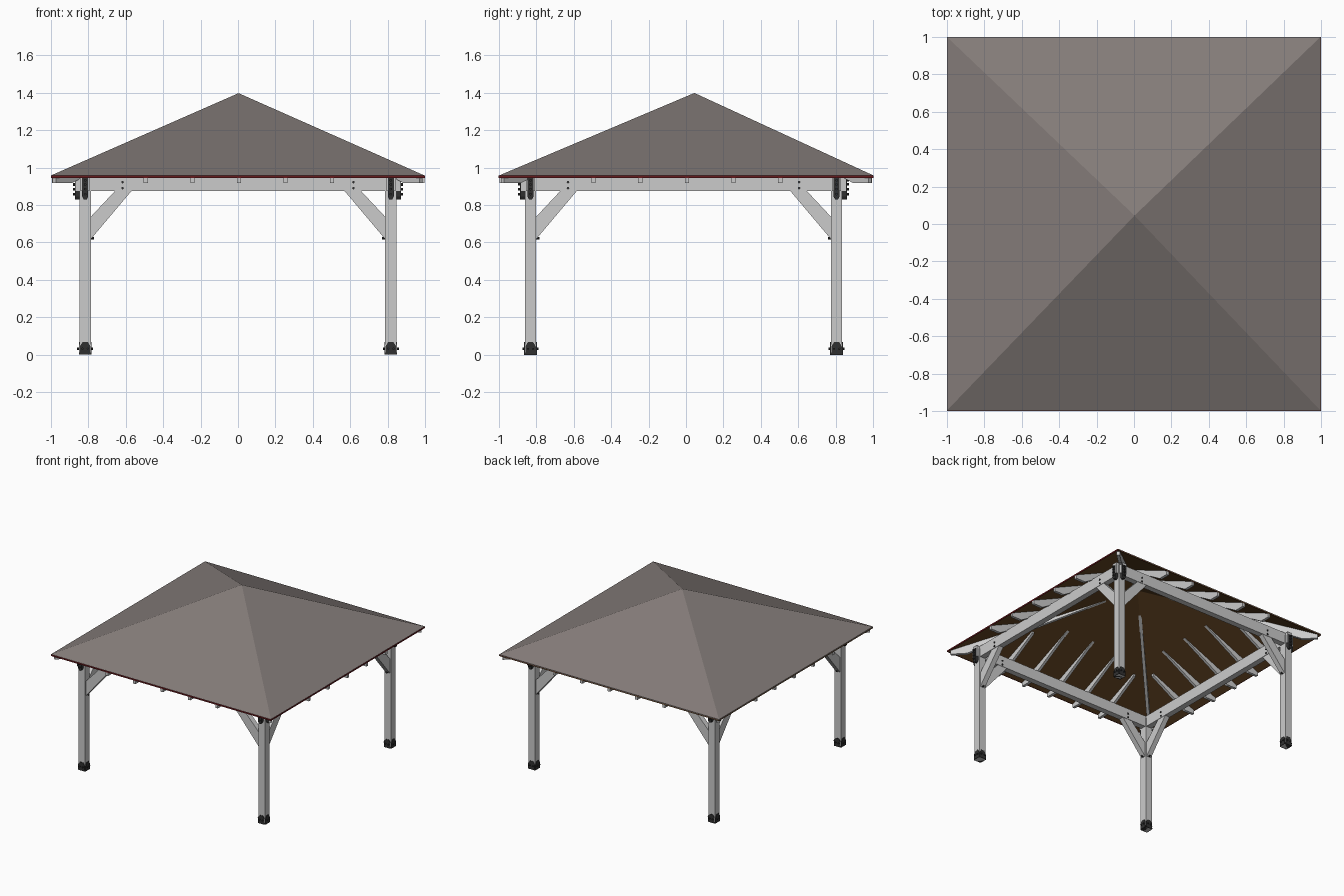
import bpy, bmesh
from math import pi
from mathutils import Vector as V, Matrix

if "Cube" in bpy.data.objects:
    bpy.data.objects.remove(bpy.data.objects["Cube"])


def mat(name, rgb):
    m = bpy.data.materials.new(name)
    m.diffuse_color = (*rgb, 1)
    m.use_nodes = True
    m.node_tree.nodes["Principled BSDF"].inputs["Base Color"].default_value = m.diffuse_color
    return m


SHINGLE = mat("shingle", (0.23, 0.20, 0.19))
DECK = mat("deck_wood", (0.13, 0.06, 0.018))
TRIM = mat("red_trim", (0.13, 0.01, 0.012))
METAL = mat("dark_metal", (0.03, 0.03, 0.03))


def finish(name, bm, m=None):
    bmesh.ops.recalc_face_normals(bm, faces=bm.faces)
    me = bpy.data.meshes.new(name)
    bm.to_mesh(me)
    bm.free()
    ob = bpy.data.objects.new(name, me)
    bpy.context.collection.objects.link(ob)
    if m:
        me.materials.append(m)


def add_prism(bm, pts, depth):
    """Extrude a flat outline by the vector depth, centred on the outline."""
    depth = V(depth)
    f = bm.faces.new([bm.verts.new(V(p) - depth / 2) for p in pts])
    ext = bmesh.ops.extrude_face_region(bm, geom=[f], use_keep_orig=True)
    bmesh.ops.translate(bm, vec=depth, verts=[v for v in ext["geom"] if isinstance(v, bmesh.types.BMVert)])


def add_box(bm, x0, x1, y0, y1, z0, z1):
    m = Matrix.LocRotScale(V((x0 + x1, y0 + y1, z0 + z1)) / 2, None, (x1 - x0, y1 - y0, z1 - z0))
    bmesh.ops.create_cube(bm, size=1, matrix=m)


def add_bolt(bm, p, axis, r=0.006, length=0.016):
    rot = V((0, 0, 1)).rotation_difference(axis).to_matrix().to_4x4()
    bmesh.ops.create_cone(bm, cap_ends=True, segments=8, radius1=r, radius2=r, depth=length,
                          matrix=Matrix.Translation(p) @ rot)


# Roof layers: four-sided pyramids, the peak sitting slightly to the back
EAVE, PEAK, PY = 0.945, 1.385, 0.045
EDGE = [(-1, -0.997), (0.997, -0.997), (0.997, 1), (-1, 1)]


def roof_layer(name, z0, z1, m):
    bm = bmesh.new()
    layers = []
    for z in (z0, z1):
        ring = [bm.verts.new((x, y, EAVE + z)) for x, y in EDGE]
        top = bm.verts.new((0.003, PY, PEAK + z))
        for i in range(4):
            bm.faces.new((ring[i], ring[(i + 1) % 4], top))
        layers.append(ring)
    a, b = layers
    for i in range(4):
        j = (i + 1) % 4
        bm.faces.new((a[i], a[j], b[j], b[i]))
    finish(name, bm, m)


roof_layer("roof_deck", 0, 0.007, DECK)
roof_layer("roof_shingles", 0.007, 0.013, SHINGLE)

# Red edge strip around the eaves
bm = bmesh.new()
T = 0.003
add_box(bm, -1, 0.997, -1, -1 + 2 * T, EAVE, EAVE + 0.012)
add_box(bm, -1, 0.997, 1 - T, 1, EAVE, EAVE + 0.012)
add_box(bm, -1, -1 + T, -1, 1, EAVE, EAVE + 0.012)
add_box(bm, 0.997 - T, 0.997 + T / 2, -1, 1, EAVE, EAVE + 0.012)
finish("eaves_trim", bm, TRIM)


def rafter(name, start, run, t_end, sink, width):
    """Rafter with a flat tail; its underside sinks into the deck at t = sink."""
    start, run = V(start), V(run)

    def under(t):
        return EAVE + (PEAK - EAVE) * t

    def low(t):
        return 0.917 + (under(sink) - 0.917) * (t - 0.09) / (sink - 0.09)
    outline = [(0.003, under(0) + 0.003), (t_end, under(t_end) + 0.003),
               (t_end, low(t_end)), (0.09, 0.917), (0.003, 0.917)]
    pts = [(*(start + run * t), z) for t, z in outline]
    bm = bmesh.new()
    add_prism(bm, pts, V((-run.y, run.x, 0)).normalized() * width)
    finish(name, bm)


# Five rafters on each side, one hip rafter at each corner
for k in range(-2, 3):
    u = 0.005 + 0.249 * k
    t = 0.40 if abs(k) == 2 else 0.51
    rafter("front_rafter", (u, -1), (0, 1 + PY), t, 0.52, 0.022)
    rafter("back_rafter", (u, 0.997), (0, PY - 0.997), t, 0.52, 0.022)
    rafter("left_rafter", (-0.997, u), (1, 0), t, 0.52, 0.022)
    rafter("right_rafter", (1.0, u), (-1, 0), t, 0.52, 0.022)
for x, y in EDGE:
    rafter("hip_rafter", (x * 0.985, y * 0.985), (-x * 0.985, PY - y * 0.985), 0.83, 0.85, 0.024)

# Beams crossing over the posts
PX, CY, H = 0.817, -0.013, 0.03
ZB, ZT = 0.875, 0.965
for s, nm in ((-1, "front"), (1, "back")):
    bm = bmesh.new()
    y = CY + s * PX
    add_box(bm, -0.868, 0.868, y - H * 0.8, y + H * 0.8, ZB, ZT)
    finish(nm + "_beam", bm)
for s, nm in ((-1, "left"), (1, "right")):
    bm = bmesh.new()
    add_box(bm, s * PX - H * 0.8, s * PX + H * 0.8, CY - 0.868, CY + 0.868, ZB, ZT)
    finish(nm + "_beam", bm)

# Corners: post, two braces, metal base, top plates, bolts
for sx in (-1, 1):
    for sy in (-1, 1):
        tag = ("back" if sy > 0 else "front") + ("_right" if sx > 0 else "_left")
        c = V((sx * PX, CY + sy * PX, 0))
        up = V((0, 0, 1))

        bm = bmesh.new()
        add_box(bm, c.x - H, c.x + H, c.y - H, c.y + H, 0, ZT - 0.02)
        finish(tag + "_post", bm)

        bolts = bmesh.new()
        plates = bmesh.new()
        base = bmesh.new()
        add_box(base, c.x - H - .002, c.x + H + .002, c.y - H - .002, c.y + H + .002, 0, 0.012)
        for out in (V((sx, 0, 0)), V((0, sy, 0))):
            side = V((abs(out.y), abs(out.x), 0))

            # Diagonal brace running inwards from the post
            bm = bmesh.new()
            outline = [(0.028, 0.615), (0.25, 0.878), (0.162, 0.878), (0.028, 0.735)]
            add_prism(bm, [c - out * d + up * z for d, z in outline], side * 0.042)
            finish(tag + "_brace", bm)
            add_bolt(bolts, c - out * 0.037 + up * 0.622, out, 0.006, 0.02)
            for z in (0.89, 0.922):
                add_bolt(bolts, c - out * 0.2 + up * z, side, 0.007, 0.06)

            # Top plate lapping the beam end and the post
            plate = [(-.016, .945), (.016, .945), (.016, .845), (.008, .83), (-.008, .83), (-.016, .845)]
            add_prism(plates, [c + out * 0.042 + side * a + up * z for a, z in plate], out * 0.026)
            for z in (0.858, 0.885, 0.91, 0.932):
                add_bolt(bolts, c + out * 0.058 + up * z, out, 0.007)

            # Pointed base plates on both opposite faces
            for s in (-1, 1):
                foot = [(-.028, 0), (.028, 0), (.028, .045), (.014, .068), (-.014, .068), (-.028, .045)]
                add_prism(base, [c + out * s * 0.031 + side * a + up * z for a, z in foot], out * 0.006)
                for a in (-0.014, 0.014):
                    add_bolt(bolts, c + out * s * 0.037 + side * a + up * 0.032, out, 0.006, 0.012)
        finish(tag + "_post_base", base, METAL)
        finish(tag + "_top_plates", plates, METAL)
        finish(tag + "_bolts", bolts, METAL)
